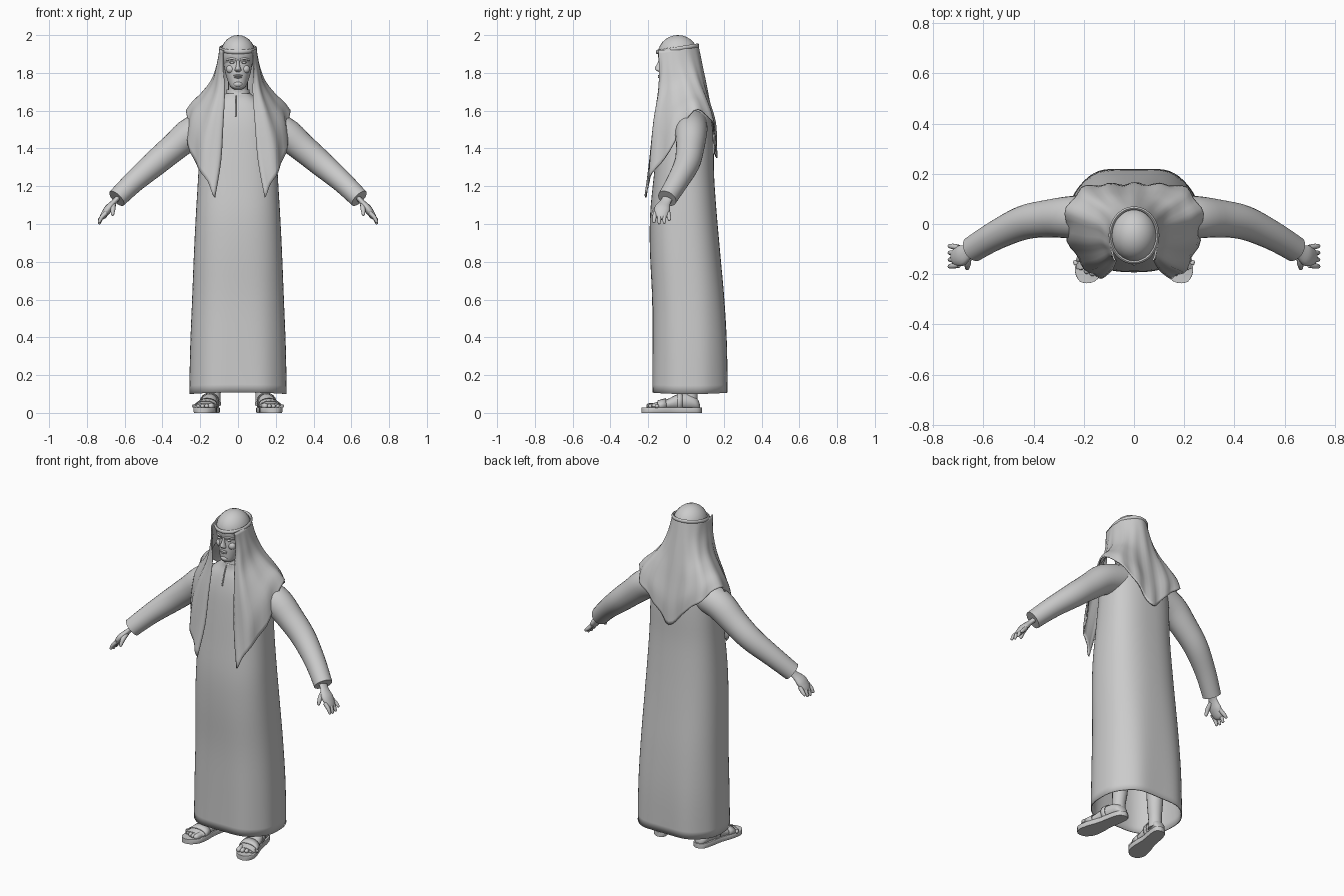
import bpy, bmesh, math
from mathutils import Vector, Matrix

if "Cube" in bpy.data.objects:
    bpy.data.objects.remove(bpy.data.objects["Cube"])

grey = bpy.data.materials.new("plain_grey")
grey.use_nodes = True
COLOUR = (0.6, 0.6, 0.6, 1)
grey.diffuse_color = COLOUR
grey.node_tree.nodes["Principled BSDF"].inputs["Base Color"].default_value = COLOUR


def finish(name, bm, angle=50, thickness=0):
    """Turn a bmesh into a smooth shaded object."""
    bmesh.ops.recalc_face_normals(bm, faces=bm.faces)
    mesh = bpy.data.meshes.new(name)
    bm.to_mesh(mesh)
    bm.free()
    obj = bpy.data.objects.new(name, mesh)
    bpy.context.collection.objects.link(obj)
    mesh.materials.append(grey)
    if thickness:
        mod = obj.modifiers.new("cloth", 'SOLIDIFY')
        mod.thickness, mod.offset = thickness, 0
    bpy.ops.object.select_all(action='DESELECT')
    obj.select_set(True)
    bpy.context.view_layer.objects.active = obj
    bpy.ops.object.shade_smooth_by_angle(angle=math.radians(angle))
    return obj


def spline(points, steps):
    """Smooth curve through points of any dimension."""
    pts = [Vector(p) for p in points]
    out = []
    for i in range(len(pts) - 1):
        a, b, c, d = pts[max(i - 1, 0)], pts[i], pts[i + 1], pts[min(i + 2, len(pts) - 1)]
        for k in range(steps):
            t = k / steps
            out.append(0.5 * (2 * b + (c - a) * t + (2 * a - 5 * b + 4 * c - d) * t * t
                              + (3 * b - a - 3 * c + d) * t ** 3))
    return out + [pts[-1]]


def loft(name, rows, closed=True, caps=False, **kw):
    """Skin a list of equally long point rows."""
    bm = bmesh.new()
    grid = [[bm.verts.new(p) for p in row] for row in rows]
    n = len(rows[0])
    for lo, hi in zip(grid, grid[1:]):
        for j in range(n if closed else n - 1):
            k = (j + 1) % n
            bm.faces.new((lo[j], lo[k], hi[k], hi[j]))
    if caps:
        bm.faces.new(grid[0])
        bm.faces.new(grid[-1])
    return finish(name, bm, **kw)


def ring(z, half, front, back, count=40, power=2.0):
    """Rounded cross-section at height z."""
    pts = []
    for i in range(count):
        a = math.tau * i / count
        c, s = math.cos(a), math.sin(a)
        x = math.copysign(abs(c) ** (2 / power), c)
        y = math.copysign(abs(s) ** (2 / power), s)
        pts.append(Vector((half * x, (front + back) / 2 + (back - front) / 2 * y, z)))
    return pts


def tube(name, path, steps=4, sides=14, flat=1.0, round_end=False):
    """Tapered tube through (x, y, z, radius) points."""
    pts = spline([Vector(p) for p in path], steps)
    centres = [p.to_3d() if len(p) == 3 else Vector(p[:3]) for p in pts]
    radii = [p[3] for p in pts]
    if round_end:
        tip = (centres[-1] - centres[-2]).normalized() * radii[-1]
        base, r = centres[-1], radii[-1]
        for f in (0.5, 0.85, 0.98):
            centres.append(base + tip * f)
            radii.append(r * math.sqrt(1 - f * f))
    rows = []
    for i, c in enumerate(centres):
        d = (centres[min(i + 1, len(centres) - 1)] - centres[max(i - 1, 0)]).normalized()
        side = Vector((0, 1, 0)).cross(d).normalized()
        depth = d.cross(side)
        rows.append([c + radii[i] * (flat * side * math.cos(a) + depth * math.sin(a))
                     for a in (math.tau * k / sides for k in range(sides))])
    return loft(name, rows, caps=True)


def ellipsoid(name, centre, size):
    bm = bmesh.new()
    bmesh.ops.create_uvsphere(bm, u_segments=24, v_segments=14, radius=1,
                              matrix=Matrix.Translation(centre) @ Matrix.Diagonal((*size, 1)))
    return finish(name, bm)


# Robe: height, half width, front y, back y
robe = [(0.1, .255, -.18, .222), (.35, .25, -.178, .218), (.6, .24, -.178, .202), (.85, .23, -.188, .178),
        (1.05, .22, -.187, .16), (1.25, .208, -.168, .146), (1.42, .2, -.15, .143), (1.53, .19, -.135, .135),
        (1.61, .155, -.115, .115), (1.66, .1, -.095, .08), (1.69, .062, -.09, .035)]
rows = [ring(z, h, f, b, 64, 2.5) for z, h, f, b in spline(robe, 4)]
for row in rows:
    for i, p in enumerate(row):
        a = math.tau * i / len(row)
        low = max(0, 1 - p.z / 0.9)
        p.y *= 1 + 0.03 * low * math.cos(6 * a)
        p.z += 0.018 * max(0, 1 - p.z) ** 8 * math.sin(a) ** 2
loft("robe", rows, thickness=0.006)
loft("collar", [ring(z, h, -.03 - h * .95, -.03 + h) for z, h in
                ((1.665, .07), (1.69, .064), (1.712, .06), (1.71, .054))])
tube("placket", [(-.013, -.093, 1.68, .004), (-.013, -.112, 1.64, .004), (-.013, -.134, 1.57, .004)], sides=8)

# Head, neck and face
loft("neck", [ring(z, .052, -.09, .025, 24) for z in (1.64, 1.76)])
head = [(1.712, .018, -.118, -.07), (1.727, .04, -.136, -.04), (1.77, .059, -.14, .02),
        (1.82, .071, -.139, .04), (1.87, .076, -.137, .05), (1.93, .078, -.135, .05)]
loft("head", [ring(z, h, f, b, 32, 2.2) for z, h, f, b in spline(head, 4)], caps=True)
nose = [(1.806, .013, -.146, -.12), (1.815, .018, -.161, -.12), (1.825, .014, -.165, -.12),
        (1.85, .008, -.152, -.12), (1.872, .009, -.142, -.12)]
loft("nose", [ring(z, h, f, b, 16) for z, h, f, b in spline(nose, 3)], caps=True)
ellipsoid("upper_lip", (0, -.138, 1.786), (.024, .011, .005))
ellipsoid("lower_lip", (0, -.138, 1.777), (.02, .011, .006))
ellipsoid("chin", (0, -.128, 1.74), (.024, .017, .016))
for side, s in (("left", 1), ("right", -1)):
    tube(side + "_brow", [(s * .012, -.139, 1.872, .006), (s * .035, -.135, 1.876, .007),
                          (s * .06, -.115, 1.868, .005)], sides=8)
    ellipsoid(side + "_eye", (s * .031, -.132, 1.855), (.014, .008, .006))
    ellipsoid(side + "_cheek", (s * .04, -.115, 1.82), (.022, .02, .022))

# Crown of the scarf and its cord band
ellipsoid("scarf_crown", (0, -.043, 1.9), (.092, .106, .1))
cord = []
for i in range(41):
    a = math.tau * i / 40
    cord.append((.094 * math.sin(a), -.045 - .108 * math.cos(a), 1.928 - .017 * math.cos(a)))
rows = [[Vector(c) + Vector((math.sin(i / 40 * math.tau) * .007 * math.cos(b),
                             -math.cos(i / 40 * math.tau) * .007 * math.cos(b), .011 * math.sin(b)))
         for b in (math.tau * k / 8 for k in range(8))] for i, c in enumerate(cord)]
loft("cord_band", rows)

# Scarf drape: columns from back centre round to the front edge, crown to hem
drape = [
    [(0, .062, 1.95), (0, .083, 1.84), (0, .105, 1.73), (0, .128, 1.6), (0, .15, 1.47), (0, .158, 1.35)],
    [(.045, .045, 1.945), (.055, .068, 1.84), (.075, .09, 1.74), (.1, .122, 1.64), (.105, .15, 1.54), (.1, .155, 1.45)],
    [(.085, 0, 1.94), (.095, .03, 1.84), (.125, .06, 1.75), (.165, .09, 1.68), (.2, .118, 1.61), (.205, .14, 1.54)],
    [(.094, -.05, 1.93), (.11, -.035, 1.84), (.138, -.01, 1.76), (.19, .01, 1.69), (.237, .03, 1.645), (.27, .04, 1.6)],
    [(.09, -.09, 1.925), (.108, -.085, 1.83), (.13, -.08, 1.73), (.18, -.085, 1.63), (.235, -.08, 1.53), (.25, -.09, 1.38)],
    [(.082, -.13, 1.92), (.094, -.125, 1.82), (.11, -.14, 1.7), (.145, -.165, 1.56), (.18, -.18, 1.4), (.195, -.19, 1.25)],
    [(.076, -.145, 1.92), (.08, -.14, 1.82), (.078, -.142, 1.7), (.09, -.165, 1.52), (.105, -.185, 1.33), (.14, -.212, 1.14)]]
mirrored = [[(-x + (.018 * i / 5 if c > 4 else 0), y, z) for i, (x, y, z) in enumerate(col)]
            for c, col in enumerate(drape)]
columns = [spline(col, 4) for col in mirrored[:0:-1] + drape]
rows = [spline([col[i] for col in columns], 5) for i in range(len(columns[0]))]
for i, row in enumerate(rows):
    for j, p in enumerate(row):
        # soft vertical folds that deepen toward the hem
        fold = .007 * (i / len(rows)) * math.sin(j * 1.3)
        p += Vector((p.x, p.y + .03, 0)).normalized() * fold
loft("scarf_drape", rows, closed=False, thickness=0.007)

for side, s in (("left", 1), ("right", -1)):
    def limb(part, path, **kw):
        return tube(side + "_" + part, [(s * x, y, z, r) for x, y, z, r in path], **kw)

    # Sleeve with a cuff
    limb("sleeve", [(.12, .03, 1.525, .085), (.24, .027, 1.485, .085), (.34, .022, 1.405, .075),
                    (.44, .005, 1.32, .068), (.55, -.045, 1.225, .058), (.642, -.1, 1.135, .052)], sides=24)
    # Hand
    limb("hand", [(.625, -.09, 1.15, .03), (.655, -.108, 1.118, .028), (.685, -.125, 1.083, .042),
                  (.705, -.13, 1.055, .038)], flat=.5, round_end=True)
    for i, finger in enumerate(("index", "middle", "ring", "little")):
        y, drop = -.163 + .023 * i, (.0, .006, .003, -.012)[i]
        limb(finger + "_finger", [(.697, y, 1.06, .0115), (.722, y - .004 + .003 * i, 1.035, .011),
                                  (.734, y - .006 + .004 * i, 1.012 - drop, .008)],
             sides=10, round_end=True)
    limb("thumb", [(.66, -.125, 1.105, .014), (.662, -.158, 1.08, .013), (.664, -.175, 1.052, .009)],
         sides=10, round_end=True)

    # Leg and foot
    limb("leg", [(.125, .035, .45, .06), (.125, .03, .2, .045), (.13, .025, .1, .038), (.13, .025, .04, .04)])

    def foot_row(y, half, low, high):
        middle = .145 - .18 * y
        return [(s * (middle + half * math.cos(a)), y, (low + high) / 2 + (high - low) / 2 * math.sin(a))
                for a in (math.tau * k / 16 for k in range(16))]
    foot = [(.075, .01, .04), (.06, .036, .075), (.02, .042, .1), (-.04, .044, .1),
            (-.1, .05, .072), (-.15, .055, .058), (-.18, .052, .05)]
    loft(side + "_foot", [foot_row(y, h, .015, t) for y, h, t in spline(foot, 3)], caps=True)
    for i in range(5):
        x, tip, r = .143 + .0225 * i, -.212 + .003 * i * i, .015 - .001 * i
        if i == 0:
            r = .018
        limb("toe_%d" % (i + 1), [(x - .004, -.16, .036, r), (x, tip + r, .036, r * .9)],
             sides=10, round_end=True)

    # Sandal sole and straps
    outline = [(.0, .085), (.033, .07), (.043, .02), (.044, -.06), (.056, -.13), (.056, -.19), (.03, -.228), (0, -.236)]
    half = spline(outline, 3)
    edge = [(x, y) for x, y in half] + [(-x, y) for x, y in half[-2:0:-1]]
    loft(side + "_sandal_sole", [[(s * (.145 - .18 * y + x * k), y, z) for x, y in edge]
                                 for z, k in ((0, .96), (.006, 1), (.026, 1), (.028, .97))], caps=True)
    straps = [[foot_row(y, h + .003, .012, t + .004) for y, h, t in spline(pair, 2)]
              for pair in ([(-.105, .05, .072), (-.15, .055, .06)], [(-.02, .044, .102), (-.045, .045, .1)])]
    for name, strap in zip(("toe_strap", "ankle_strap"), straps):
        loft(side + "_" + name, strap, thickness=0.005)
